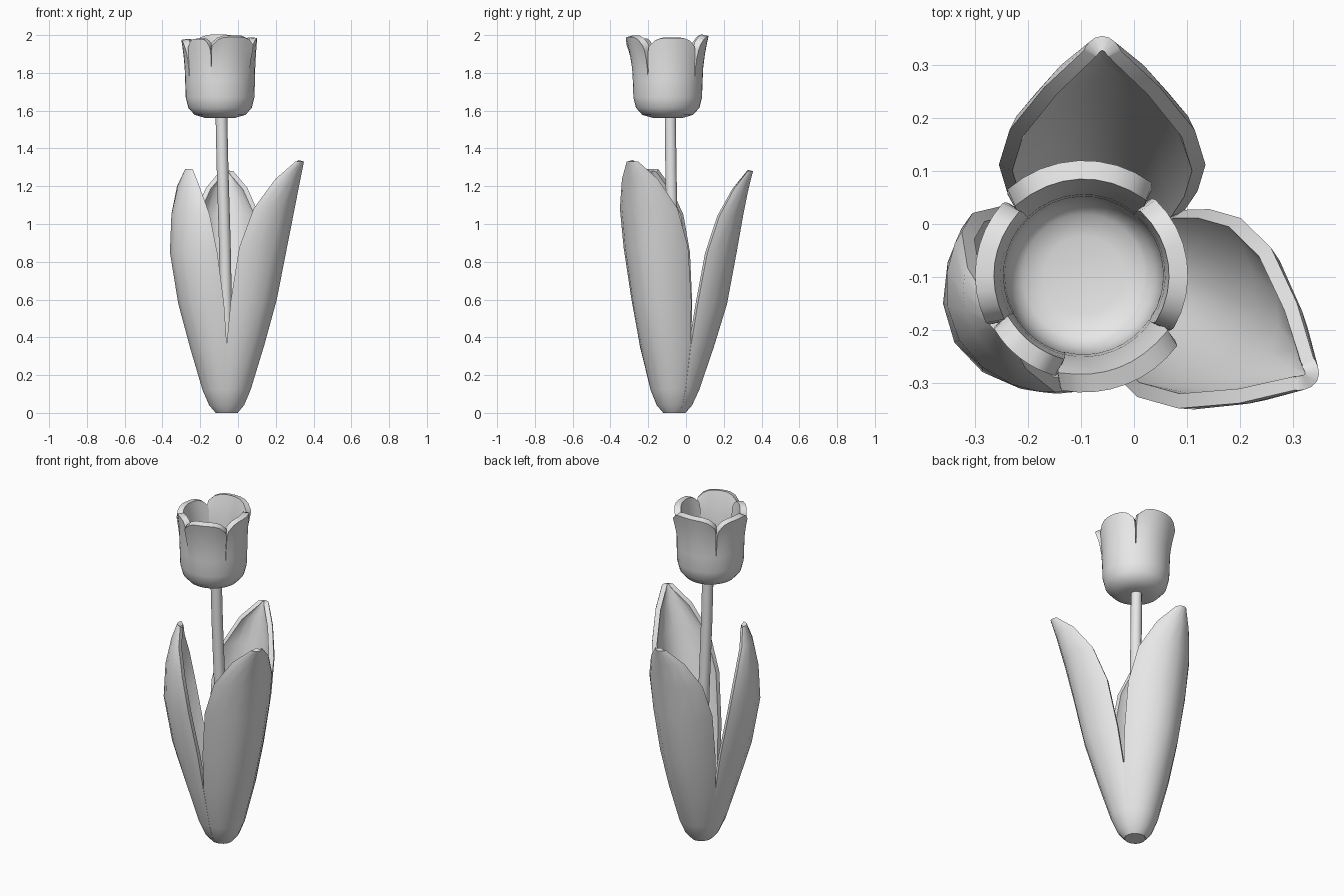
import bpy, bmesh, math
from mathutils import Vector

cube = bpy.data.objects.get("Cube")
if cube:
    bpy.data.objects.remove(cube, do_unlink=True)

grey = bpy.data.materials.new("light_grey")
grey.use_nodes = True
grey.diffuse_color = (0.8, 0.8, 0.8, 1)
grey.node_tree.nodes["Principled BSDF"].inputs["Base Color"].default_value = (0.8, 0.8, 0.8, 1)


def add_grid(bm, rows):
    """Skin a list of equally long point rows with quads."""
    verts = [[bm.verts.new(p) for p in row] for row in rows]
    for low, high in zip(verts, verts[1:]):
        for j in range(len(low) - 1):
            bm.faces.new((low[j], low[j + 1], high[j + 1], high[j]))


def finish(name, bm, thickness=0, angle=50):
    bmesh.ops.remove_doubles(bm, verts=bm.verts[:], dist=0.0005)
    mesh = bpy.data.meshes.new(name)
    bm.to_mesh(mesh)
    bm.free()
    mesh.materials.append(grey)
    obj = bpy.data.objects.new(name, mesh)
    bpy.context.collection.objects.link(obj)
    bpy.ops.object.select_all(action='DESELECT')
    obj.select_set(True)
    bpy.context.view_layer.objects.active = obj
    if thickness:
        shell = obj.modifiers.new("thickness", 'SOLIDIFY')
        shell.thickness = thickness
        shell.offset = -1
        bpy.ops.object.modifier_apply(modifier=shell.name)
    bpy.ops.object.shade_smooth_by_angle(angle=math.radians(angle))
    return obj


def polar(centre, degrees, r, z, side=0):
    a = math.radians(degrees)
    return Vector((centre[0] + r * math.cos(a) - side * math.sin(a),
                   centre[1] + r * math.sin(a) + side * math.cos(a), z))


BASE = (-0.06, -0.063)
CUP = (-0.095, -0.097)

# Leaves: height, half width, spine distance and edge distance per row
HEIGHT = [0.0, 0.04, 0.12, 0.35, 0.58, 0.85, 1.05, 1.2, 1.29]
WIDTH = [0.05, 0.08, 0.108, 0.155, 0.18, 0.195, 0.175, 0.11, 0.035]
OPEN_SPINE = [0.06, 0.095, 0.132, 0.21, 0.28, 0.33, 0.365, 0.395, 0.418]
OPEN_EDGE = [0.028, 0.045, 0.06, 0.088, 0.125, 0.175, 0.24, 0.32, 0.39]
CURLED_SPINE = [0.06, 0.095, 0.132, 0.205, 0.275, 0.322, 0.312, 0.28, 0.248]
CURLED_EDGE = [0.028, 0.045, 0.06, 0.088, 0.12, 0.17, 0.205, 0.23, 0.228]


def leaf(name, direction, spine, edge, top, lean=0):
    bm = bmesh.new()
    rows = []
    for h, w, s, e in zip(HEIGHT, WIDTH, spine, edge):
        push = lean * (h / HEIGHT[-1]) ** 3
        row = []
        for j in range(9):
            t = (j / 4 - 1) * math.pi / 2
            r = e + (s - e) * abs(math.cos(t)) ** 1.6 + push
            row.append(polar(BASE, direction, r, h * top / HEIGHT[-1], w * math.sin(t)))
        rows.append(row)
    add_grid(bm, rows)
    finish(name, bm, 0.028)


leaf("leaf_front_left", -30, OPEN_SPINE, OPEN_EDGE, 1.33, 0.05)
leaf("leaf_back", 90, OPEN_SPINE, OPEN_EDGE, 1.28)
leaf("leaf_front_right", 210, CURLED_SPINE, CURLED_EDGE, 1.29)

# Base plug closing the leaf bundle underneath
bm = bmesh.new()
rows = [[polar(BASE, 30 * j, r, z) for j in range(13)]
        for r, z in ((0, 0), (0.057, 0), (0.085, 0.045), (0, 0.08))]
add_grid(bm, rows)
finish("base_plug", bm)

# Stem following a slightly leaning path
bm = bmesh.new()
path = [(-0.06, -0.06, 0.02), (-0.06, -0.062, 0.4), (-0.07, -0.072, 0.9),
        (-0.082, -0.08, 1.3), (-0.088, -0.083, 1.58)]
add_grid(bm, [[polar(p, 36 * j, 0.031, p[2]) for j in range(11)] for p in path])
finish("stem", bm)

# Flower cup: five petals sharing one bowl and separated by slits above it
BOWL = [(0, 1.56), (0.08, 1.562), (0.135, 1.578), (0.168, 1.615),
        (0.182, 1.67), (0.185, 1.76)]
SLIT = BOWL[-1][1]
PETALS = [(50, 135, 0.032, 1.995), (135, 209, 0.02, 1.975), (209, 256, 0.012, 1.98),
          (256, 326, 0.036, 1.99), (326, 410, 0.012, 1.985)]

bm = bmesh.new()
for start, end, flare, top in PETALS:
    middle, half = (start + end) / 2, (end - start) / 2
    steps = [j / 4 - 1 for j in range(9)]
    rows = [[polar(CUP, middle + half * t, r, z) for t in steps] for r, z in BOWL]
    for f in (0.3, 0.6, 0.85, 1.0):
        squeeze = 1 - 0.025 * f ** 0.5 - 0.06 * f ** 8
        row = []
        for t in steps:
            z = SLIT + f * (top - 0.045 * t ** 4 - SLIT)
            row.append(polar(CUP, middle + half * t * squeeze,
                             BOWL[-1][0] + flare * f ** 1.8, z))
        rows.append(row)
    add_grid(bm, rows)
finish("flower_cup", bm, 0.036)
